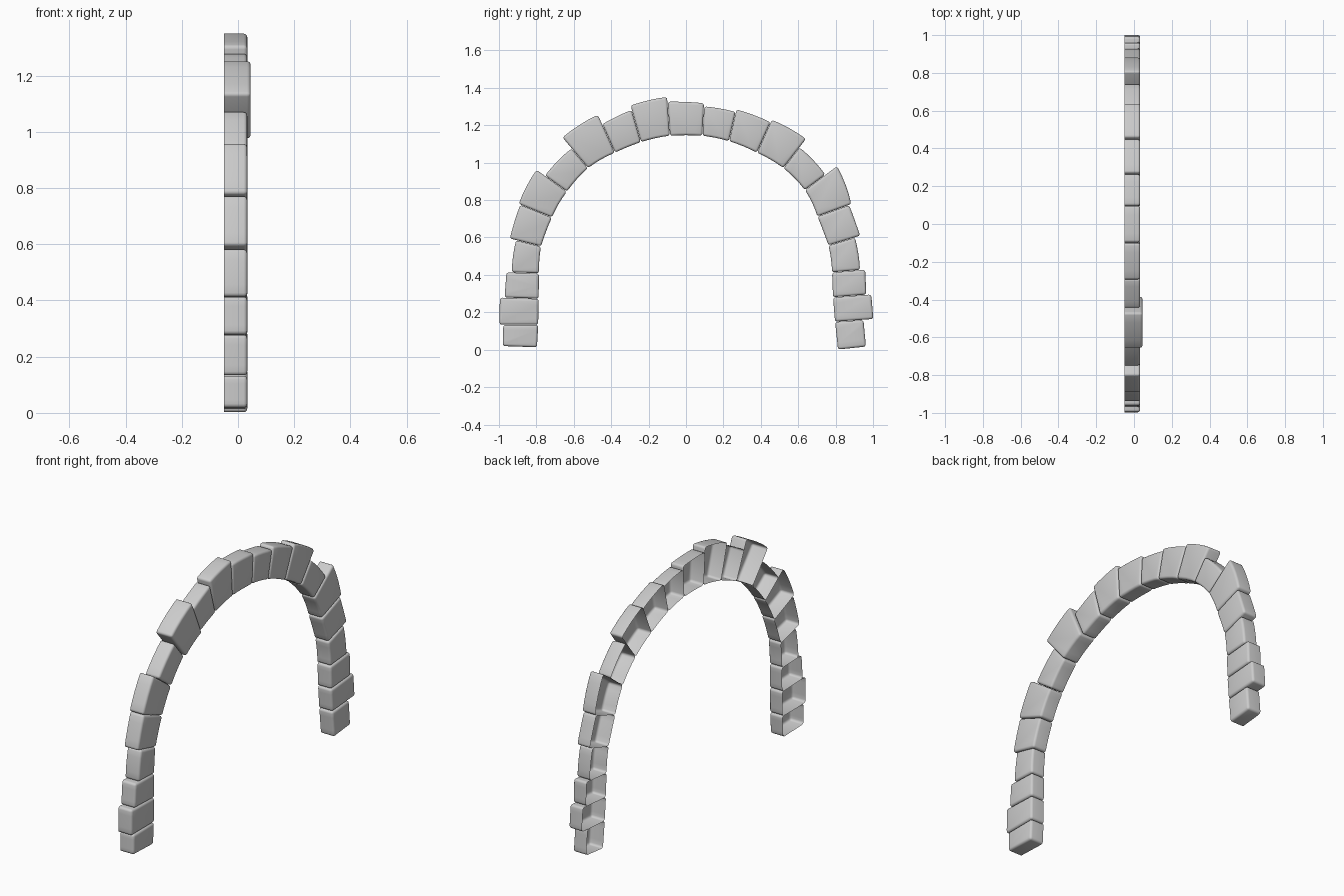
import bpy, bmesh
from math import radians, cos, sin, pi
from mathutils import Vector

if "Cube" in bpy.data.objects:
    bpy.data.objects.remove(bpy.data.objects["Cube"])

BACK, FRONT, BULGED = -0.05, 0.033, 0.045
SEGS = 4

# Joints along the inner line of the arch: y, z, direction of the joint (degrees)
joints = [
    (-.797, .012, 178), (-.79, .133, 180), (-.788, .272, 178), (-.786, .408, 178),
    (-.775, .552, 166), (-.717, .707, 158), (-.637, .845, 144), (-.524, .971, 130),
    (-.38, 1.053, 114), (-.241, 1.11, 106), (-.086, 1.144, 94), (.088, 1.144, 87),
    (.23, 1.115, 77), (.38, 1.053, 66), (.521, .971, 52), (.636, .853, 37),
    (.703, .712, 20), (.762, .557, 17), (.781, .413, 5), (.786, .28, 4.5),
    (.797, .149, 4), (.813, .0, 6)]

# Radial length of each stone at its first and second joint
lengths = [
    (.182, .187), (.207, .207), (.182, .174), (.146, .138), (.172, .182), (.192, .2),
    (.145, .137), (.213, .222), (.167, .179), (.203, .208), (.182, .174), (.157, .16),
    (.174, .178), (.193, .197), (.14, .137), (.214, .193), (.18, .177), (.148, .15),
    (.178, .178), (.205, .205), (.152, .15)]


def arc(a, b, turn):
    """Points from a to b, bowed outward by the turning angle."""
    chord = b - a
    normal = Vector((-chord.y, chord.x))
    return [a + chord * t + normal * (turn / 2) * t * (1 - t)
            for t in (i / SEGS for i in range(SEGS + 1))]


def stone(index, j0, j1, size, front):
    a, b = Vector(j0[:2]), Vector(j1[:2])
    gap = (b - a).normalized() * 0.001
    a, b = a + gap, b - gap
    out = [p + Vector((cos(radians(j[2])), sin(radians(j[2])))) * s
           for p, j, s in zip((a, b), (j0, j1), size)]
    turn = max(0, radians(j0[2] - j1[2]))
    loop = arc(a, b, turn) + arc(out[0], out[1], turn)[::-1]

    # Open-backed block
    bm = bmesh.new()
    back = [bm.verts.new((BACK, p.x, p.y)) for p in loop]
    face = [bm.verts.new((front, p.x, p.y)) for p in loop]
    bm.faces.new(face)
    n = len(loop)
    for i in range(n):
        k = (i + 1) % n
        bm.faces.new((back[i], back[k], face[k], face[i]))
    bm.normal_update()

    # Worn edges
    edges = [e for e in bm.edges
             if len(e.link_faces) == 2 and e.calc_face_angle() > radians(40)]
    bmesh.ops.bevel(bm, geom=edges, offset=0.013, segments=3, profile=0.5,
                    affect='EDGES', clamp_overlap=True)
    mesh = bpy.data.meshes.new(f"arch_stone_{index:02d}")
    bm.to_mesh(mesh)
    bm.free()
    obj = bpy.data.objects.new(mesh.name, mesh)
    bpy.context.collection.objects.link(obj)
    obj.select_set(True)
    bpy.context.view_layer.objects.active = obj


# Stones from the left foot over the crown to the right foot
for i, size in enumerate(lengths):
    stone(i + 1, joints[i], joints[i + 1], size, BULGED if i == 7 else FRONT)
bpy.ops.object.shade_smooth_by_angle(angle=radians(35))
